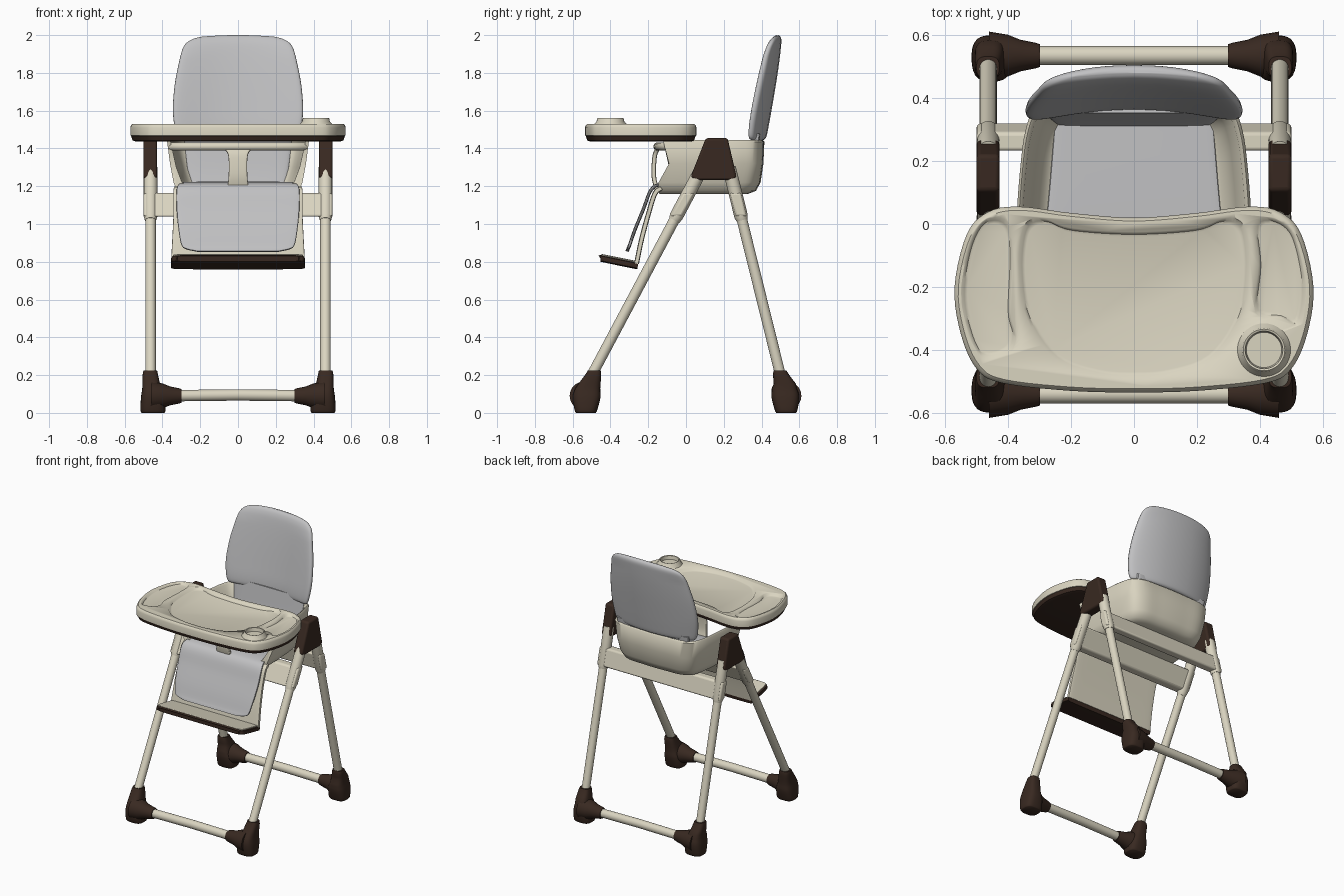
import bpy, bmesh, math
from mathutils import Vector as V

if "Cube" in bpy.data.objects:
    bpy.data.objects.remove(bpy.data.objects["Cube"])


def material(name, rgb):
    m = bpy.data.materials.new(name)
    m.diffuse_color = (*rgb, 1)
    m.use_nodes = True
    m.node_tree.nodes["Principled BSDF"].inputs["Base Color"].default_value = m.diffuse_color
    return m


CREAM = material("cream plastic", (0.70, 0.66, 0.53))
BROWN = material("dark brown plastic", (0.040, 0.022, 0.015))
GREY = material("grey fabric", (0.53, 0.53, 0.54))


def finish(name, bm, mats, angle=40):
    bmesh.ops.remove_doubles(bm, verts=bm.verts, dist=1e-5)
    bmesh.ops.recalc_face_normals(bm, faces=bm.faces)
    me = bpy.data.meshes.new(name)
    bm.to_mesh(me)
    bm.free()
    ob = bpy.data.objects.new(name, me)
    bpy.context.collection.objects.link(ob)
    for m in mats:
        me.materials.append(m)
    bpy.ops.object.select_all(action='DESELECT')
    ob.select_set(True)
    bpy.context.view_layer.objects.active = ob
    bpy.ops.object.shade_smooth_by_angle(angle=math.radians(angle))
    return ob


def loft(name, rings, mats, angle=40, mat_rule=None):
    """Skin closed rings and cap both ends."""
    bm = bmesh.new()
    rows = [[bm.verts.new(p) for p in r] for r in rings]
    n = len(rows[0])
    for k, (a, b) in enumerate(zip(rows, rows[1:])):
        for i in range(n):
            f = bm.faces.new((a[i], a[(i + 1) % n], b[(i + 1) % n], b[i]))
            f.material_index = mat_rule(k) if mat_rule else 0
    bm.faces.new(rows[0]).material_index = mat_rule(0) if mat_rule else 0
    bm.faces.new(rows[-1])
    return finish(name, bm, mats, angle)


def smooth_path(pts, closed=False, steps=5):
    """Catmull-Rom curve through the points."""
    pts = [V(p) for p in pts]
    n, out = len(pts), []
    for i in range(n if closed else n - 1):
        if closed:
            a, b, c, d = (pts[(i + j) % n] for j in (-1, 0, 1, 2))
        else:
            a, b, c, d = (pts[min(max(i + j, 0), n - 1)] for j in (-1, 0, 1, 2))
        for s in range(steps):
            t = s / steps
            out.append(0.5 * (2 * b + (c - a) * t + (2 * a - 5 * b + 4 * c - d) * t * t
                              + (3 * b - a - 3 * c + d) * t ** 3))
    return out if closed else out + [pts[-1]]


def superellipse(w, h, n=4, count=32):
    out = []
    for i in range(count):
        a = 2 * math.pi * i / count
        c, s = math.cos(a), math.sin(a)
        out.append((math.copysign(abs(c) ** (2 / n), c) * w, math.copysign(abs(s) ** (2 / n), s) * h))
    return out


def slab(name, path, t, mat, n=6):
    """Flat strip following (y, z, half width) points, half thickness t."""
    pts, rings = smooth_path(path), []
    for i, p in enumerate(pts):
        d = pts[min(i + 1, len(pts) - 1)] - pts[max(i - 1, 0)]
        d = V((d.x, d.y)).normalized()
        rings.append([(x, p.x - d.y * h, p.y + d.x * h) for x, h in superellipse(p.z, t, n)])
    return loft(name, rings, [mat])


def tube(name, path, radii, mat):
    path = [V(p) for p in path]
    rings = []
    for i, p in enumerate(path):
        d = path[min(i + 1, len(path) - 1)] - path[max(i - 1, 0)]
        q = d.to_track_quat('Z', 'Y')
        rings.append([p + q @ V((radii[i] * math.cos(a * math.pi / 10), radii[i] * math.sin(a * math.pi / 10), 0))
                      for a in range(20)])
    return loft(name, rings, [mat])


def prism(name, prof, x0, x1, mat, bevel=0.012):
    """Side profile (y, z) extruded along x with rounded edges."""
    ob = loft(name, [[(x, y, z) for y, z in prof] for x in (x0, x1)], [mat])
    b = ob.modifiers.new("bevel", 'BEVEL')
    b.width, b.segments = bevel, 3
    return ob


# Seat bucket: U-shaped plan, lofted up the outside, over the rim and down inside
half = [(.375, -.1), (.372, .05), (.36, .2), (.345, .3), (.315, .37), (.24, .405), (.12, .412), (0, .415)]
plan = smooth_path(half + [(-x, y) for x, y in half[-2::-1]], steps=4)
levels = [(1.16, 0, .33, -.14), (1.16, .78, .33, -.14), (1.175, .86, .37, -.15), (1.22, .91, .395, -.145),
          (1.32, .96, .41, -.09), (1.435, 1, .415, -.12), (1.445, .98, .405, -.12), (1.435, .95, .39, -.12),
          (1.3, .87, .375, -.09), (1.22, .79, .355, -.145), (1.2, .7, .34, -.15), (1.2, 0, .33, -.14)]
bm = bmesh.new()
rows = [[bm.verts.new((p.x * sx, yf + (p.y + .1) / .515 * (yb - yf), z)) for p in plan]
        for z, sx, yb, yf in levels]
for a, b in zip(rows, rows[1:]):
    for i in range(len(plan) - 1):
        bm.faces.new((a[i], a[i + 1], b[i + 1], b[i]))
for c in (0, -1):
    for i in range(5):
        bm.faces.new((rows[i][c], rows[i + 1][c], rows[10 - i][c], rows[11 - i][c]))
finish("seat_bucket", bm, [CREAM], 50)

# Front guard bar and crotch post
bar = smooth_path([(-.36, -.09, 1.41), (-.27, -.13, 1.41), (0, -.15, 1.41), (.27, -.13, 1.41), (.36, -.09, 1.41)])
tube("front_guard_bar", bar, [.022] * len(bar), CREAM)
slab("crotch_post", [(-.14, 1.42, .1), (-.155, 1.39, .065), (-.167, 1.35, .05), (-.17, 1.25, .05),
                     (-.15, 1.17, .06)], .012, CREAM)

# Grey padding: seat running over the front edge, inner back, backrest
slab("seat_pad", [(.34, 1.21, .25), (0, 1.215, .28), (-.13, 1.21, .31), (-.185, 1.18, .325), (-.225, 1.08, .325),
                  (-.27, .97, .315), (-.298, .89, .3), (-.307, .868, .275), (-.312, .855, .22)], .009, GREY)
slab("inner_back_pad", [(.33, 1.2, .25), (.35, 1.3, .27), (.375, 1.48, .29)], .022, GREY)
rings = []
# each section: height, half width, half thickness, middle y
for z, w, t, yc in smooth_path([(1.445, .3, .015, .395), (1.46, .322, .03, .395), (1.52, .337, .035, .403),
                                (1.62, .345, .036, .42), (1.75, .335, .036, .442), (1.86, .315, .034, .46),
                                (1.94, .295, .03, .473), (1.975, .272, .025, .48), (1.993, .235, .016, .483),
                                (2.0, .19, .004, .484)], steps=4):
    rings.append([(x, yc + h - .058 * (x / .34) ** 2 * (1 if z < 1.9 else 1 - (z - 1.9) * 2),
                   z - .02 * (x / .3) ** 2 * max(0, (z - 1.5) / .5)) for x, h in superellipse(w, t, 3, 40)])
loft("backrest_cushion", rings, [GREY], 60)

# Leg rest panel and footrest
slab("leg_rest_panel", [(-.13, 1.19, .34), (-.165, 1.16, .342), (-.2, 1.05, .342), (-.235, .92, .348),
                        (-.262, .79, .355)], .013, CREAM, 10)
slab("footrest_base", [(-.452, .818, .32), (-.44, .816, .35), (-.35, .797, .355), (-.255, .778, .355)],
     .018, BROWN, 8)
slab("footrest_top", [(-.446, .836, .31), (-.435, .834, .342), (-.35, .817, .347), (-.255, .798, .347)],
     .005, CREAM, 8)

# Tray: brown underside, cream body, three recesses cut into the top
edge = [(0, .02), (.2, .035), (.36, .055), (.46, .04), (.53, -.03), (.57, -.2), (.55, -.35), (.5, -.46),
        (.42, -.505), (.2, -.53), (0, -.535)]
outline = smooth_path(edge + [(-x, y) for x, y in edge[-2:0:-1]], True)


def ring(pts, inset, z):
    """Shrink an outline by about `inset` toward its middle and place it at z."""
    xs, ys = [p.x for p in pts], [p.y for p in pts]
    cx, cy = (max(xs) + min(xs)) / 2, (max(ys) + min(ys)) / 2
    kx, ky = 1 - 2 * inset / (max(xs) - min(xs)), 1 - 2 * inset / (max(ys) - min(ys))
    return [(cx + (p.x - cx) * kx, cy + (p.y - cy) * ky, z) for p in pts]


tray = loft("tray", [ring(outline, i, z) for i, z in [(.03, 1.436), (.012, 1.442), (.004, 1.467), (0, 1.468),
            (0, 1.51), (.004, 1.522), (.012, 1.53), (.02, 1.53)]], [CREAM, BROWN], 40, lambda k: 1 if k < 2 else 0)
main = [(0, -.025), (.2, -.012), (.28, .016), (.33, .014), (.357, -.03), (.365, -.15), (.34, -.3), (.25, -.43),
        (.12, -.48), (0, -.49)]
recesses = [main + [(-x, y) for x, y in main[-2:0:-1]],
            [(-.47, .015), (-.4, .005), (-.385, -.1), (-.392, -.28), (-.375, -.36), (-.4, -.41), (-.485, -.42),
             (-.535, -.31), (-.548, -.2), (-.52, -.06)],
            [(.385, .005), (.45, .015), (.51, -.04), (.545, -.2), (.525, -.32), (.47, -.3), (.385, -.28),
             (.395, -.13)]]
for r in recesses:
    pts = smooth_path(r, True)
    cut = loft("recess_cutter", [ring(pts, i, z) for i, z in [(.02, 1.512), (.01, 1.515), (0, 1.53), (0, 1.56)]],
               [CREAM])
    cut.hide_render = True
    mod = tray.modifiers.new("recess", 'BOOLEAN')
    mod.operation, mod.object, mod.solver = 'DIFFERENCE', cut, 'EXACT'
    bpy.context.view_layer.objects.active = tray
    bpy.ops.object.modifier_apply(modifier=mod.name)
    bpy.data.objects.remove(cut)

# Cup holder
loft("cup_holder", [[(.413 + r * math.cos(a * math.pi / 18), -.4 + r * math.sin(a * math.pi / 18), z)
                     for a in range(36)] for r, z in [(.088, 1.515), (.084, 1.532), (.074, 1.54), (.07, 1.558),
                                                      (.066, 1.562), (.06, 1.56), (.056, 1.535)]], [CREAM])

# Folding frame
FRONT = ((.06, 1.25), (-.52, .16))
REAR = ((.24, 1.25), (.51, .16))
for end, ((ty, tz), (by, bz)) in (("front", FRONT), ("rear", REAR)):
    slope = (by - ty) / (bz - tz)

    def at(z):
        return ty + (z - tz) * slope

    # cross plate under the seat, tilted with the legs
    plate = [(at(1.04) - .03, 1.04), (at(1.04) + .03, 1.04), (at(1.165) + .03, 1.165), (at(1.165) - .03, 1.165)]
    prism(end + "_cross_plate", plate, -.5, .5, CREAM)
    fy = -.54 if end == "front" else .535
    tube(end + "_floor_bar", [(-.42, fy, .09), (0, fy, .095), (.42, fy, .09)], [.03] * 3, CREAM)
    for side, s in (("left", -1), ("right", 1)):
        tube(f"{end}_leg_{side}", [(s * .463, at(z), z) for z in (.1, 1.28)], [.028] * 2, CREAM)
        tube(f"{end}_leg_sleeve_{side}", [(s * .463, at(z), z) for z in (1.02, 1.04, 1.3)], [.03, .036, .036], CREAM)
        # foot: boot around the leg plus a taper onto the floor bar
        e = -1 if end == "front" else 1
        rings = []
        for z, x, w, y, h in smooth_path([(0, .45, .06, .53, .052), (.015, .45, .066, .53, .06),
                                          (.08, .452, .062, .526, .073), (.13, .457, .05, .52, .066),
                                          (.2, .464, .041, .492, .043), (.225, .464, .036, .486, .034)], steps=3):
            rings.append([(s * (x + px), e * (y + (.012 if e > 0 and z > .15 else 0)) + py, z)
                          for px, py in superellipse(w, h, 3, 28)])
        loft(f"{end}_foot_{side}", rings, [BROWN], 50)
        tube(f"{end}_foot_socket_{side}", [(s * x, fy, .09) for x in (.46, .4, .36, .31, .298)],
             [.076, .066, .05, .04, .036], BROWN)

# Pivot housings joining the legs
for side, s in (("left", -1), ("right", 1)):
    prism("pivot_housing_" + side, [(.025, 1.25), (.05, 1.232), (.25, 1.232), (.268, 1.25), (.22, 1.455), (.105, 1.455)],
          s * .428, s * .5, BROWN, .016)
